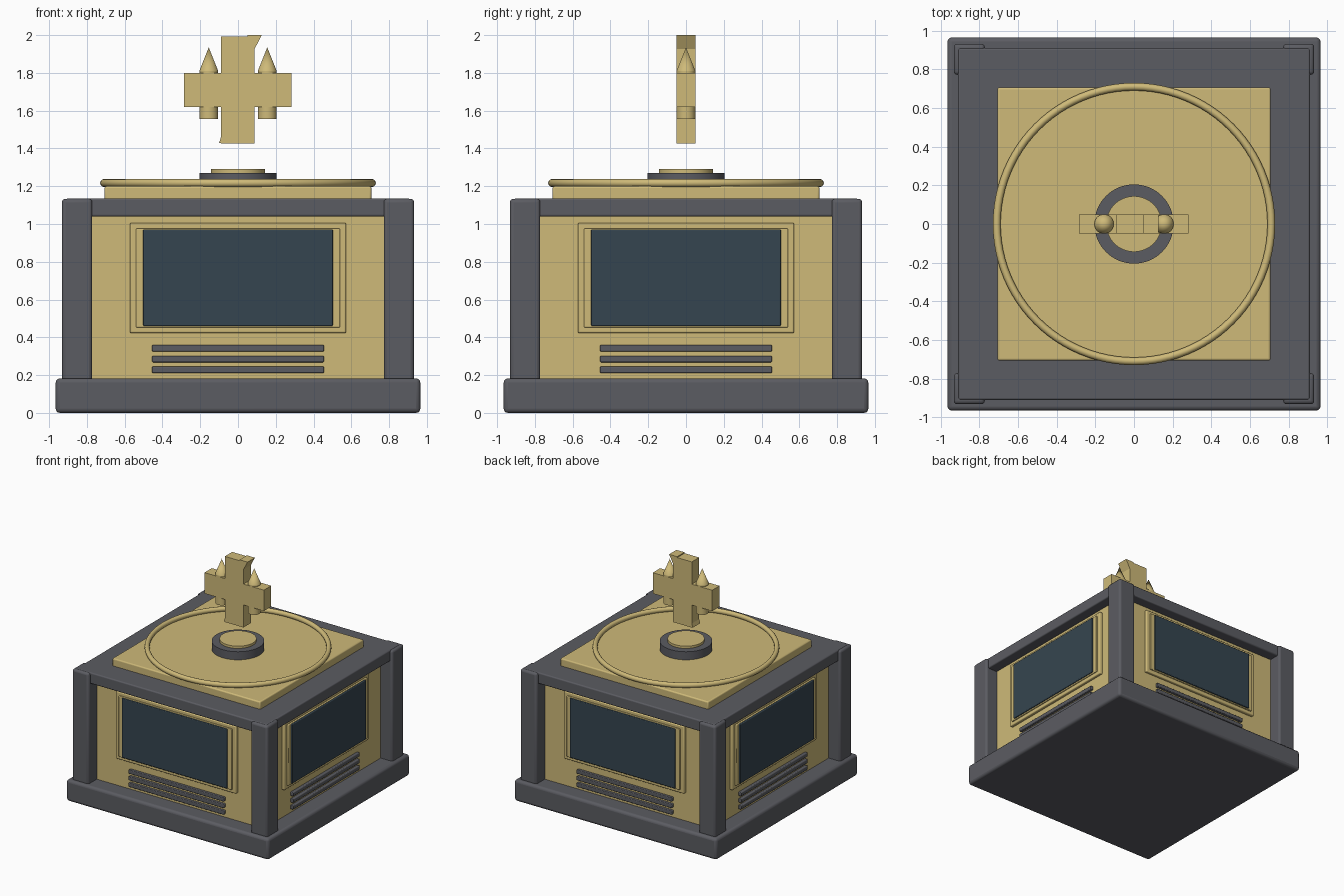
import bpy, bmesh, math
from mathutils import Matrix

if "Cube" in bpy.data.objects:
    bpy.data.objects.remove(bpy.data.objects["Cube"])


def material(name, rgb):
    m = bpy.data.materials.new(name)
    m.diffuse_color = (*rgb, 1)
    m.use_nodes = True
    m.node_tree.nodes["Principled BSDF"].inputs["Base Color"].default_value = m.diffuse_color
    return m


GOLD = material("brushed_gold", (0.62, 0.49, 0.19))
GREY = material("dark_grey", (0.105, 0.107, 0.122))
GLASS = material("dark_blue_glass", (0.036, 0.06, 0.08))


def finish(name, bm, mat, bevel=0.0, smooth=True):
    bmesh.ops.recalc_face_normals(bm, faces=bm.faces)
    me = bpy.data.meshes.new(name)
    bm.to_mesh(me)
    bm.free()
    me.materials.append(mat)
    ob = bpy.data.objects.new(name, me)
    bpy.context.collection.objects.link(ob)
    if bevel:
        b = ob.modifiers.new("bevel", "BEVEL")
        b.width, b.segments = bevel, 3
        b.limit_method = "ANGLE"
    if smooth:
        bpy.ops.object.select_all(action="DESELECT")
        ob.select_set(True)
        bpy.context.view_layer.objects.active = ob
        bpy.ops.object.shade_smooth_by_angle(angle=math.radians(35))
    return ob


def box(name, lo, hi, mat, bevel=0.0, turn=0):
    bm = bmesh.new()
    bmesh.ops.create_cube(bm, size=1)
    for v in bm.verts:
        v.co = [lo[i] + (v.co[i] + 0.5) * (hi[i] - lo[i]) for i in range(3)]
    bm.transform(Matrix.Rotation(turn * math.pi / 2, 4, "Z"))
    return finish(name, bm, mat, bevel, bevel > 0)


def cylinder(name, x, r1, r2, z0, z1, mat, bevel=0.0, sides=64):
    bm = bmesh.new()
    bmesh.ops.create_cone(bm, cap_ends=True, segments=sides, radius1=r1, radius2=r2,
                          depth=z1 - z0, matrix=Matrix.Translation((x, 0, (z0 + z1) / 2)))
    return finish(name, bm, mat, bevel)


def prism(name, pts, half, mat):
    bm = bmesh.new()
    f = bm.faces.new([bm.verts.new((x, -half, z)) for x, z in pts])
    ext = bmesh.ops.extrude_face_region(bm, geom=[f])["geom"]
    bmesh.ops.translate(bm, vec=(0, 2 * half, 0),
                        verts=[g for g in ext if isinstance(g, bmesh.types.BMVert)])
    return finish(name, bm, mat, smooth=False)


# Housing
box("base", (-.965, -.965, 0), (.965, .965, .183), GREY, .022)
box("body", (-.82, -.82, .17), (.82, .82, 1.06), GOLD)
box("top_slab", (-.91, -.91, 1.04), (.91, .91, 1.136), GREY, .01)

# Four identical sides: corner pillar, framed window and vents
for k in range(4):
    box("corner_pillar", (-.932, -.932, .16), (-.772, -.772, 1.133), GREY, .018, k)
    box("window_frame", (-.573, -.845, .423), (.573, -.8, 1.005), GOLD, .008, k)
    box("window_inner_frame", (-.54, -.858, .452), (.54, -.8, .977), GOLD, .006, k)
    box("window", (-.502, -.87, .46), (.502, -.8, .972), GLASS, .006, k)
    for z in (.228, .285, .342):
        box("vent_bar", (-.455, -.845, z - .017), (.455, -.8, z + .017), GREY, .006, k)

# Top plate, ring and hub
box("top_plate", (-.706, -.706, 1.12), (.706, .706, 1.2), GOLD, .01)
bm = bmesh.new()
n, m = 96, 12
rings = [[bm.verts.new(((.71 + .02 * math.cos(b)) * math.cos(a),
                        (.71 + .02 * math.cos(b)) * math.sin(a),
                        1.217 + .021 * math.sin(b)))
          for b in (2 * math.pi * j / m for j in range(m))]
         for a in (2 * math.pi * i / n for i in range(n))]
for i in range(n):
    for j in range(m):
        p, q = rings[i], rings[(i + 1) % n]
        bm.faces.new((p[j], q[j], q[(j + 1) % m], p[(j + 1) % m]))
finish("ring", bm, GOLD)
cylinder("hub", 0, .205, .205, 1.19, 1.27, GREY)
cylinder("hub_cap", 0, .144, .144, 1.26, 1.29, GOLD)

# Floating cross ornament with slanted strip and two pointed pegs
box("cross_upright", (-.09, -.05, 1.426), (.087, .05, 1.992), GOLD)
box("cross_arm", (-.285, -.05, 1.62), (.282, .05, 1.8), GOLD)
prism("slanted_strip", [(.05, 2), (.126, 2), (.08, 1.912), (.04, 1.91)], .05, GOLD)
prism("strip_tail", [(-.1, 1.428), (-.06, 1.428), (-.06, 1.5), (-.086, 1.475)], .05, GOLD)
for x in (-.155, .155):
    cylinder("peg", x, .05, .05, 1.556, 1.81, GOLD, sides=32)
    cylinder("peg_tip", x, .05, 0, 1.81, 1.935, GOLD, sides=32)
